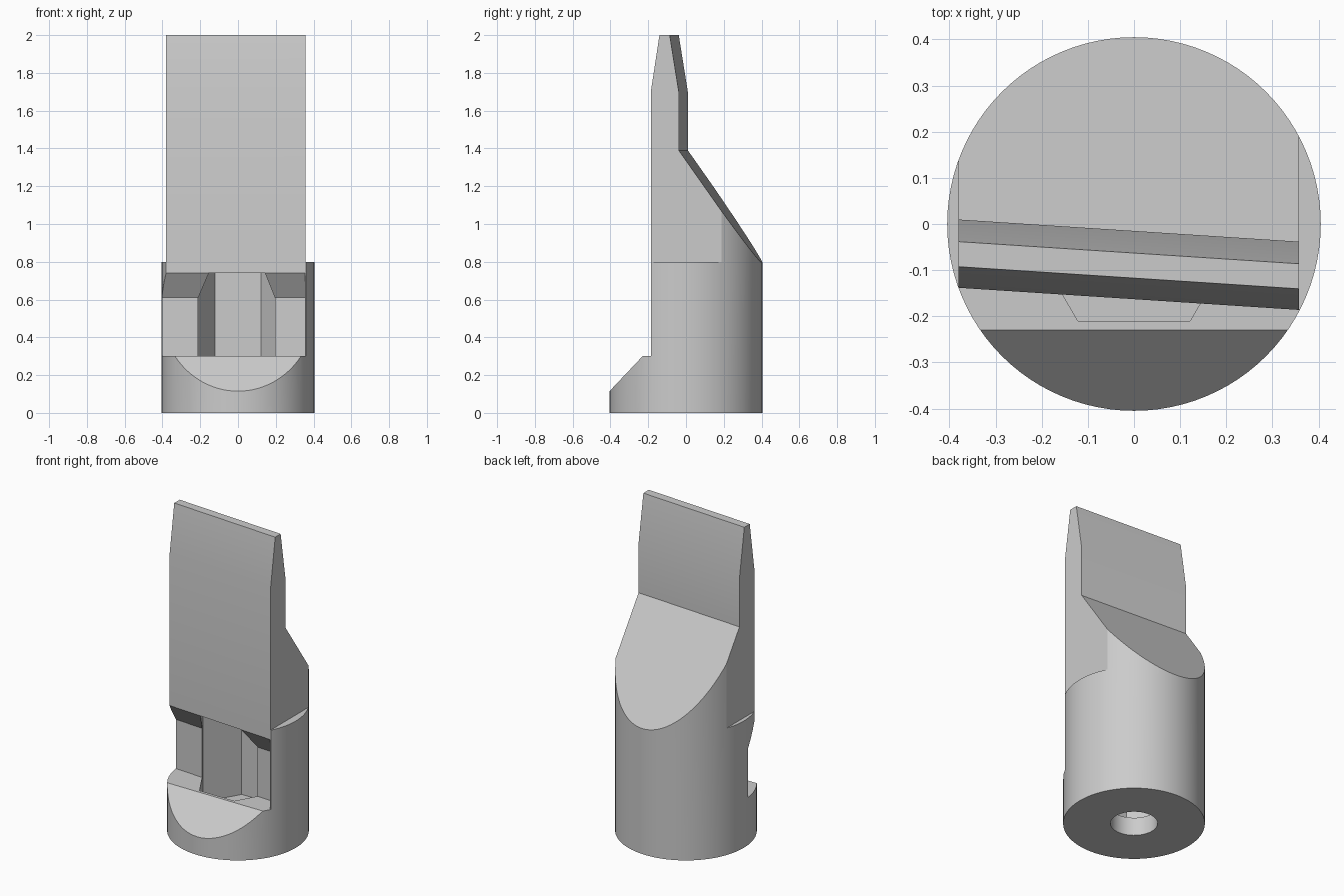
import bpy
import bmesh
import math

default = bpy.data.objects.get("Cube")
if default:
    bpy.data.objects.remove(default, do_unlink=True)

RADIUS = 0.405
TILT = -0.065          # sideways slant of the blade planes
LEFT_FLAT, RIGHT_FLAT = 0.358, -0.38

grey = bpy.data.materials.new("light grey")
grey.use_nodes = True
grey.diffuse_color = (0.6, 0.6, 0.6, 1)
grey.node_tree.nodes["Principled BSDF"].inputs["Base Color"].default_value = (0.6, 0.6, 0.6, 1)


def make_object(name, bm):
    bmesh.ops.recalc_face_normals(bm, faces=bm.faces)
    mesh = bpy.data.meshes.new(name)
    bm.to_mesh(mesh)
    bm.free()
    mesh.materials.append(grey)
    obj = bpy.data.objects.new(name, mesh)
    bpy.context.collection.objects.link(obj)
    return obj


def loft(name, bottom, top):
    """Solid between two matching outlines."""
    bm = bmesh.new()
    a = [bm.verts.new(p) for p in bottom]
    b = [bm.verts.new(p) for p in top]
    bm.faces.new(a)
    bm.faces.new(b)
    for i in range(len(a)):
        j = (i + 1) % len(a)
        bm.faces.new((a[i], a[j], b[j], b[i]))
    return make_object(name, bm)


def column(name, radius, z0, z1, sides):
    ring = [(radius * math.cos(2 * math.pi * i / sides),
             radius * math.sin(2 * math.pi * i / sides)) for i in range(sides)]
    return loft(name, [(x, y, z0) for x, y in ring], [(x, y, z1) for x, y in ring])


def prism(name, profile, x0=-0.7, x1=0.7, tilt=TILT):
    """Side profile (y, z) run along x, slanted by tilt."""
    return loft(name, *[[(x, y + tilt * x, z) for y, z in profile] for x in (x0, x1)])


body = column("blade_and_socket", RADIUS, 0, 2, 96)

side = [(-1, 0.8), (1, 0.8), (1, 2.2), (-1, 2.2)]
cutters = [
    # Flat sides of the blade above the socket
    prism("left_side_cut", side, LEFT_FLAT, 0.8, 0),
    prism("right_side_cut", side, -0.8, RIGHT_FLAT, 0),
    # Back of the blade: tip bevel, flat and long slope
    prism("back_cut", [(0.611, 0.5), (-0.015, 1.39), (-0.015, 1.7), (-0.079, 2.1),
                       (1, 2.1), (1, 0.5)]),
    # Front of the blade down to the ledge
    prism("front_cut", [(-0.163, 0.3), (-0.163, 1.7), (-0.102, 2.1), (-1, 2.1), (-1, 0.3)]),
    # Side-opening window under the blade with sloped ceiling
    prism("window_cut", [(-0.07, 0.3), (-0.07, 0.61), (-0.235, 0.84), (-0.6, 0.84),
                         (-0.6, 0.3)], -0.7, 0.355),
    # Bevel on the front of the ledge
    prism("ledge_bevel_cut", [(-0.21, 0.321), (-0.455, 0.062), (-0.6, 0.062),
                              (-0.6, 0.321)], tilt=0),
    # Six-sided socket and round hole through the base
    column("hex_socket_cut", 0.243, 0.115, 0.74, 6),
    column("base_hole_cut", 0.135, -0.1, 0.3, 48),
]

for cutter in cutters:
    cutter.hide_render = True
    mod = body.modifiers.new(cutter.name, "BOOLEAN")
    mod.operation = "DIFFERENCE"
    mod.solver = "EXACT"
    mod.object = cutter

# Bake the cuts and drop the cutters
bpy.context.view_layer.update()
graph = bpy.context.evaluated_depsgraph_get()
baked = bpy.data.meshes.new_from_object(body.evaluated_get(graph))
body.modifiers.clear()
body.data = baked
baked.materials.clear()
baked.materials.append(grey)
for cutter in cutters:
    bpy.data.objects.remove(cutter, do_unlink=True)

for obj in bpy.context.selected_objects:
    obj.select_set(False)
body.select_set(True)
bpy.context.view_layer.objects.active = body
bpy.ops.object.shade_smooth_by_angle(angle=math.radians(20))
